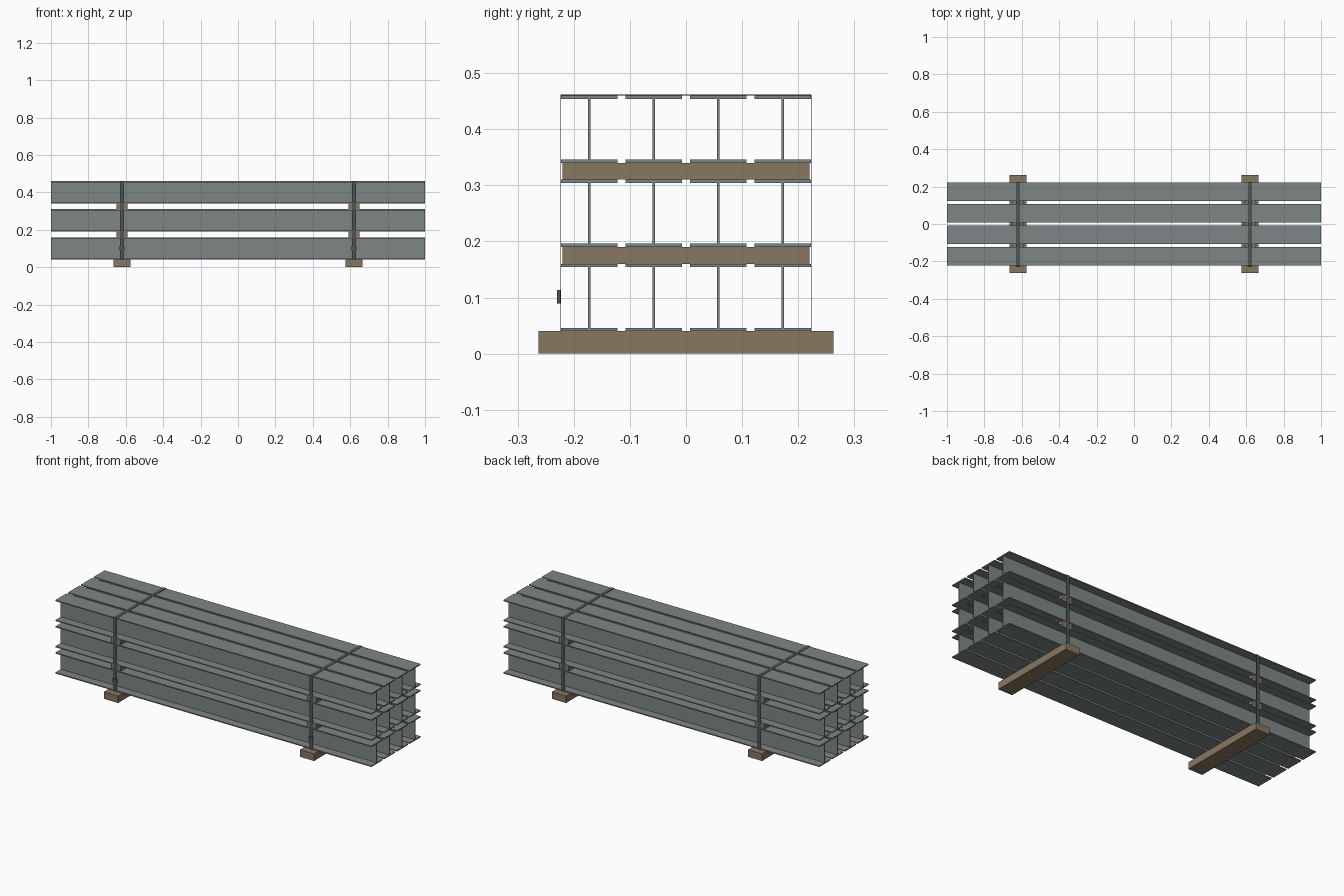
import bpy, bmesh

if "Cube" in bpy.data.objects:
    bpy.data.objects.remove(bpy.data.objects["Cube"])

def material(name, rgb):
    m = bpy.data.materials.new(name)
    m.diffuse_color = (*rgb, 1.0)
    m.use_nodes = True
    m.node_tree.nodes["Principled BSDF"].inputs["Base Color"].default_value = m.diffuse_color
    return m

STEEL = material("grey steel", (0.21, 0.24, 0.235))
WOOD = material("brown timber", (0.245, 0.185, 0.117))
BAND = material("dark strapping", (0.075, 0.09, 0.09))

def finish(bm, name, mat):
    bmesh.ops.recalc_face_normals(bm, faces=bm.faces)
    me = bpy.data.meshes.new(name)
    bm.to_mesh(me)
    bm.free()
    me.materials.append(mat)
    ob = bpy.data.objects.new(name, me)
    bpy.context.collection.objects.link(ob)
    return ob

def box(name, lo, hi, mat):
    bm = bmesh.new()
    bmesh.ops.create_cube(bm, size=1.0)
    for v in bm.verts:
        v.co = [l + (c + 0.5) * (h - l) for c, l, h in zip(v.co, lo, hi)]
    return finish(bm, name, mat)

# Stack layout
BEAM_H, BEAM_W, FLANGE, WEB = 0.12, 0.10, 0.006, 0.004
LAYERS = [0.04, 0.19, 0.34]
COLUMNS = [-0.1725, -0.0575, 0.0575, 0.1725]
SUPPORTS = [-0.62, 0.62]

# I-beam: half profile mirrored, then extruded along x
def beam(name, y, z):
    w, t = BEAM_W / 2, WEB / 2
    half = [(w, 0), (w, FLANGE), (t, FLANGE),
            (t, BEAM_H - FLANGE), (w, BEAM_H - FLANGE), (w, BEAM_H)]
    profile = half + [(-a, b) for a, b in reversed(half)]
    bm = bmesh.new()
    face = bm.faces.new([bm.verts.new((-1, y + a, z + b)) for a, b in profile])
    ext = bmesh.ops.extrude_face_region(bm, geom=[face])["geom"]
    moved = [g for g in ext if isinstance(g, bmesh.types.BMVert)]
    bmesh.ops.translate(bm, verts=moved, vec=(2, 0, 0))
    return finish(bm, name, STEEL)

for i, z in enumerate(LAYERS):
    for j, y in enumerate(COLUMNS):
        beam(f"beam_{i + 1}_{j + 1}", y, z)

# Closed rectangular strap round the whole bundle
def strap(name, x):
    y0, z0, z1, t, w = 0.2225, 0.04, 0.46, 0.0015, 0.01
    bm = bmesh.new()
    rings = []
    for dx, grow in ((-w, 0), (w, 0), (w, t), (-w, t)):
        y, lo, hi = y0 + grow, z0 - grow, z1 + grow
        rings.append([bm.verts.new((x + dx, a, b)) for a, b in
                      ((-y, lo), (y, lo), (y, hi), (-y, hi))])
    for r in range(4):
        a, b = rings[r], rings[(r + 1) % 4]
        for k in range(4):
            n = (k + 1) % 4
            bm.faces.new((a[k], a[n], b[n], b[k]))
    return finish(bm, name, BAND)

for x, side in zip(SUPPORTS, ("left", "right")):
    # Ground bearer and the timber spacers between layers
    box(f"bearer_{side}", (x - 0.045, -0.2625, 0), (x + 0.045, 0.2625, 0.04), WOOD)
    for i, z in enumerate(LAYERS[:-1]):
        box(f"spacer_{side}_{i + 1}", (x - 0.03, -0.22, z + BEAM_H),
            (x + 0.03, 0.22, LAYERS[i + 1]), WOOD)
    # Strap and its crimped clasp on the front
    strap(f"strap_{side}", x)
    box(f"clasp_{side}", (x - 0.014, -0.2295, 0.089), (x + 0.014, -0.2235, 0.113), BAND)
